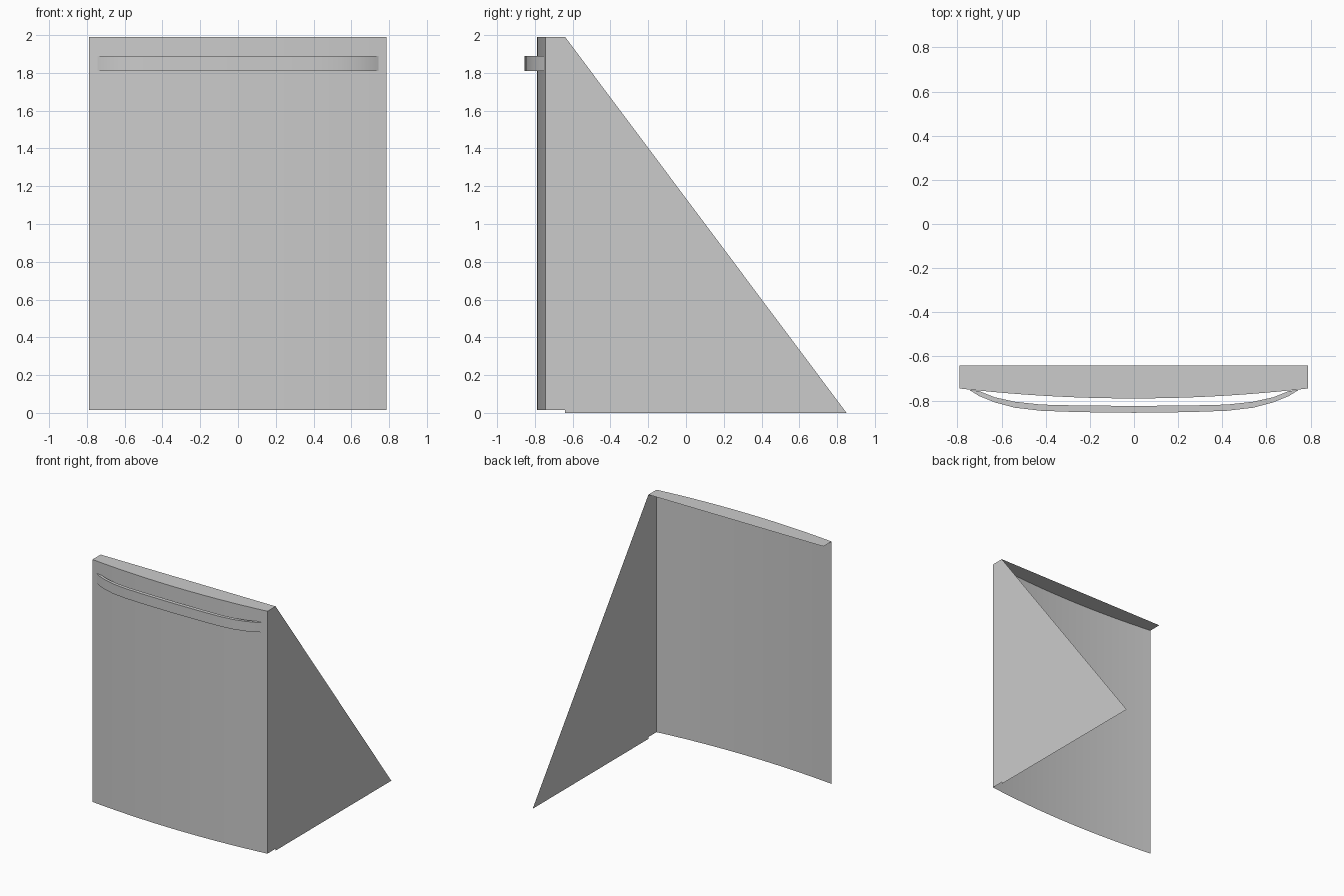
import bpy
import bmesh

if "Cube" in bpy.data.objects:
    bpy.data.objects.remove(bpy.data.objects["Cube"], do_unlink=True)

LEFT, RIGHT = -0.79, 0.787
BOTTOM, TOP = 0.015, 1.99
EDGE_Y, BACK_Y, BULGE = -0.745, -0.64, 0.045
STEPS = 24


def make_object(name, bm, smooth=False):
    bmesh.ops.recalc_face_normals(bm, faces=bm.faces)
    mesh = bpy.data.meshes.new(name)
    bm.to_mesh(mesh)
    bm.free()
    obj = bpy.data.objects.new(name, mesh)
    bpy.context.collection.objects.link(obj)
    if smooth:
        bpy.ops.object.select_all(action="DESELECT")
        obj.select_set(True)
        bpy.context.view_layer.objects.active = obj
        bpy.ops.object.shade_smooth_by_angle()
    return obj


def sheet(name, points):
    bm = bmesh.new()
    bm.faces.new([bm.verts.new(p) for p in points])
    return make_object(name, bm)


def extrude_path(name, path, low, high, closed=False):
    """Raise a flat path into walls, capping it when closed."""
    bm = bmesh.new()
    lower = [bm.verts.new((x, y, low)) for x, y in path]
    upper = [bm.verts.new((x, y, high)) for x, y in path]
    for i in range(len(path) - (0 if closed else 1)):
        j = (i + 1) % len(path)
        bm.faces.new((lower[i], lower[j], upper[j], upper[i]))
    if closed:
        bm.faces.new(lower[::-1])
        bm.faces.new(upper)
    return make_object(name, bm, smooth=True)


# Bowed front panel, an open sheet
arc = []
for i in range(STEPS + 1):
    t = i / STEPS
    arc.append((LEFT + (RIGHT - LEFT) * t, EDGE_Y - BULGE * (1 - (2 * t - 1) ** 2)))
extrude_path("front_panel", arc, BOTTOM, TOP)

# Top ledge following the bowed front
sheet("top_ledge", [(x, y, TOP) for x, y in arc]
      + [(RIGHT, BACK_Y, TOP), (LEFT, BACK_Y, TOP)])

# Narrow side return and the tapering side sheet behind it, on one side only
sheet("side_return", [(RIGHT, EDGE_Y, BOTTOM), (RIGHT, BACK_Y, BOTTOM),
                      (RIGHT, BACK_Y, TOP), (RIGHT, EDGE_Y, TOP)])
sheet("side_sheet", [(RIGHT, BACK_Y, 0), (RIGHT, 0.85, 0), (RIGHT, BACK_Y, TOP)])

# Bowed handle bar whose ends meet the panel
outer_half = [(0, -0.855), (0.25, -0.852), (0.42, -0.846), (0.54, -0.832),
              (0.63, -0.808), (0.7, -0.78), (0.745, -0.752)]
inner_half = [(0.7, -0.757), (0.63, -0.785), (0.54, -0.805),
              (0.42, -0.818), (0.25, -0.822), (0, -0.824)]


def mirrored(points):
    return [(-x, y) for x, y in reversed(points) if x]


outer = mirrored(outer_half) + outer_half
inner = inner_half + mirrored(inner_half)
extrude_path("handle_bar", outer + inner, 1.81, 1.89, closed=True)
